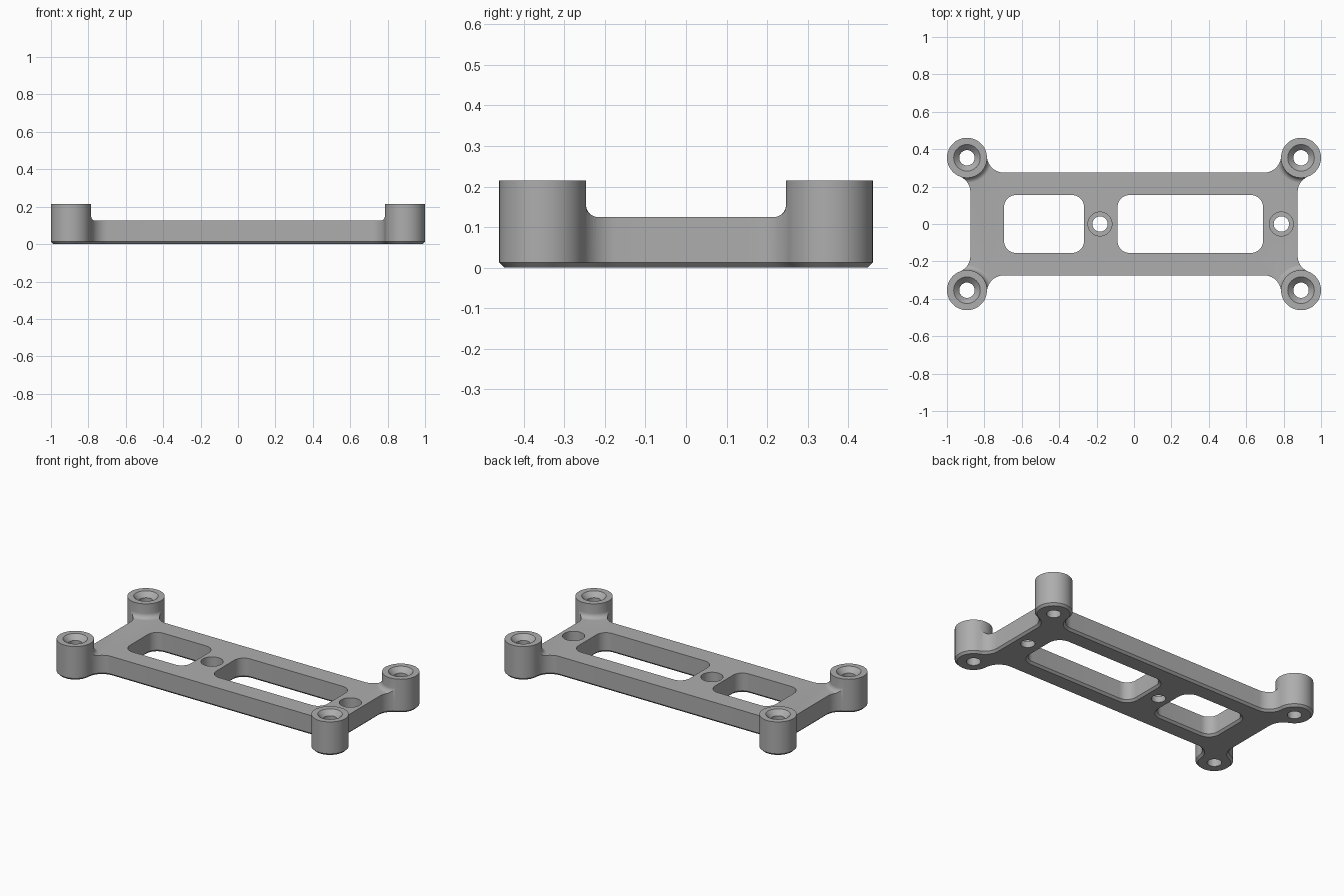
import bpy, bmesh
from math import atan2, cos, sin, pi, sqrt, tau

default = bpy.data.objects.get("Cube")
if default:
    bpy.data.objects.remove(default, do_unlink=True)

# Main dimensions
HX, HY, PLATE_TOP = 0.875, 0.275, 0.125
BX, BY, BR, BOSS_TOP = 0.893, 0.354, 0.107, 0.215
FILLET, CHAMFER = 0.09, 0.013
CORNERS = [(sx * BX, sy * BY) for sx in (-1, 1) for sy in (-1, 1)]

grey = bpy.data.materials.new("plain_grey")
grey.use_nodes = True
grey.diffuse_color = (0.42, 0.42, 0.42, 1)
grey.node_tree.nodes["Principled BSDF"].inputs["Base Color"].default_value = grey.diffuse_color


def arc(cx, cy, r, a0, a1, n):
    return [(cx + r * cos(a0 + (a1 - a0) * i / n), cy + r * sin(a0 + (a1 - a0) * i / n))
            for i in range(n + 1)]


def bracket_outline(d):
    """Plate outline with round corner lugs, moved inward by d."""
    reach = FILLET + BR
    ax = HX + FILLET
    ay = BY - sqrt(reach ** 2 - (ax - BX) ** 2)
    by = HY + FILLET
    bx = BX - sqrt(reach ** 2 - (by - BY) ** 2)
    ta, tb = atan2(ay - BY, ax - BX), atan2(by - BY, bx - BX)
    quarter = arc(ax, ay, FILLET + d, pi, ta + pi, 10)
    quarter += arc(BX, BY, BR - d, ta, tb, 40)[1:-1]
    quarter += arc(bx, by, FILLET + d, tb - pi, -pi / 2, 12)
    half = quarter + [(-x, y) for x, y in reversed(quarter)]
    return half + [(-x, -y) for x, y in half]


def window_outline(x0, x1, d):
    """Rounded rectangle, moved outward by d."""
    r, hy = 0.065, 0.155
    pts = []
    for i, (cx, cy) in enumerate([(x1 - r, hy - r), (x0 + r, hy - r),
                                  (x0 + r, r - hy), (x1 - r, r - hy)]):
        pts += arc(cx, cy, r + d, i * pi / 2, (i + 1) * pi / 2, 10)
    return pts


def loft(name, layers):
    """Solid through stacked outlines, given as (outline, z)."""
    bm = bmesh.new()
    rings = [[bm.verts.new((x, y, z)) for x, y in pts] for pts, z in layers]
    for low, high in zip(rings, rings[1:]):
        for i in range(len(low)):
            j = (i + 1) % len(low)
            bm.faces.new((low[i], low[j], high[j], high[i]))
    bm.faces.new(reversed(rings[0]))
    bm.faces.new(rings[-1])
    bmesh.ops.recalc_face_normals(bm, faces=bm.faces[:])
    mesh = bpy.data.meshes.new(name)
    bm.to_mesh(mesh)
    bm.free()
    mesh.materials.append(grey)
    obj = bpy.data.objects.new(name, mesh)
    bpy.context.collection.objects.link(obj)
    return obj


def lathe(name, x, y, profile, n=56):
    return loft(name, [(arc(x, y, r, 0, tau * (n - 1) / n, n - 1), z) for r, z in profile])


def combine(target, tool, operation):
    """Apply a boolean and remove the helper."""
    tool.hide_render = True
    mod = target.modifiers.new("cut", "BOOLEAN")
    mod.operation, mod.solver, mod.object = operation, "EXACT", tool
    bpy.context.view_layer.objects.active = target
    bpy.ops.object.modifier_apply(modifier=mod.name)
    bpy.data.objects.remove(tool, do_unlink=True)


# Full-height body with a chamfered lower edge
bracket = loft("mounting_bracket", [(bracket_outline(CHAMFER), 0),
                                    (bracket_outline(0), CHAMFER),
                                    (bracket_outline(0), BOSS_TOP)])

# Envelope: low plate plus bosses that flare into it
square = [(-2, -1), (2, -1), (2, 1), (-2, 1)]
envelope = loft("envelope", [(square, -0.5), (square, PLATE_TOP)])
blend = 0.03
r_in = BR + 0.0003
flare = [(r_in + blend, 0.05)]
flare += [(r_in + blend + x, PLATE_TOP - 0.0003 + blend + z)
          for x, z in arc(0, 0, blend, -pi / 2, -pi, 8)]
flare += [(r_in, 0.4)]
for x, y in CORNERS:
    combine(envelope, lathe("boss_envelope", x, y, flare), "UNION")
combine(bracket, envelope, "INTERSECT")

# Two windows, chamfered underneath
for x0, x1 in ((-0.695, -0.267), (-0.088, 0.69)):
    cutter = loft("window_cutter", [(window_outline(x0, x1, CHAMFER * 2), -CHAMFER),
                                    (window_outline(x0, x1, 0), CHAMFER),
                                    (window_outline(x0, x1, 0), 0.4)])
    combine(bracket, cutter, "DIFFERENCE")

# Countersunk holes through the bosses
for x, y in CORNERS:
    combine(bracket, lathe("screw_cutter", x, y, [(0.041, -0.1), (0.041, BOSS_TOP - 0.03),
                                                  (0.071, BOSS_TOP), (0.101, BOSS_TOP + 0.03)]),
            "DIFFERENCE")

# Counterbored holes along the centre line
for x in (-0.182, 0.788):
    combine(bracket, lathe("bore_cutter", x, 0, [(0.041, -0.1), (0.041, 0.04),
                                                 (0.064, 0.04), (0.064, 0.4)]), "DIFFERENCE")

# Smooth curved walls, keep hard edges
bpy.ops.object.select_all(action="DESELECT")
bracket.select_set(True)
bpy.context.view_layer.objects.active = bracket
bpy.ops.object.shade_smooth_by_angle(angle=pi / 6)
